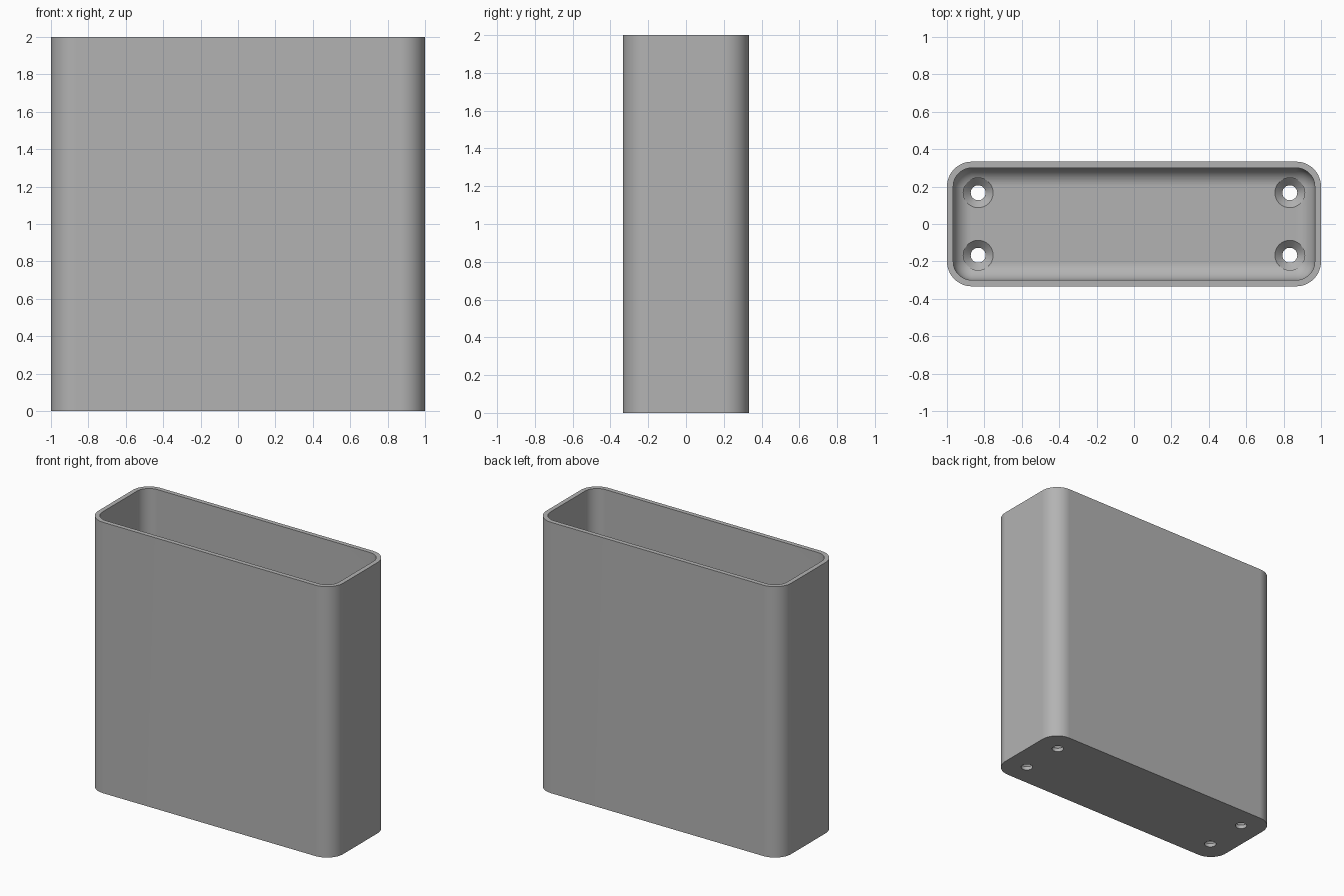
import bpy, bmesh, math

cube = bpy.data.objects.get("Cube")
if cube:
    bpy.data.objects.remove(cube, do_unlink=True)

HALF_X, HALF_Y, HEIGHT = 1.0, 1 / 3, 2.0
WALL, FLOOR, CORNER = 1 / 30, 1 / 15, 2 / 15
FILLET = CORNER - WALL
STEPS = 12

grey = bpy.data.materials.new("plain grey")
grey.use_nodes = True
colour = (0.45, 0.45, 0.45, 1)
grey.diffuse_color = colour
grey.node_tree.nodes["Principled BSDF"].inputs["Base Color"].default_value = colour


def rounded_ring(bm, inset, z):
    """Rounded rectangle of vertices, offset inwards from the outer wall."""
    radius = CORNER - inset
    ring = []
    for i, (sx, sy) in enumerate([(1, 1), (-1, 1), (-1, -1), (1, -1)]):
        for k in range(STEPS + 1):
            a = math.pi / 2 * (i + k / STEPS)
            ring.append(bm.verts.new((sx * (HALF_X - CORNER) + radius * math.cos(a),
                                      sy * (HALF_Y - CORNER) + radius * math.sin(a), z)))
    return ring


def loft(bm, rings):
    """Skin consecutive rings and cap both ends."""
    for a, b in zip(rings, rings[1:]):
        for i in range(len(a)):
            j = (i + 1) % len(a)
            bm.faces.new((a[i], a[j], b[j], b[i]))
    bm.faces.new(rings[0][::-1])
    bm.faces.new(rings[-1])
    bmesh.ops.remove_doubles(bm, verts=bm.verts, dist=1e-5)
    bmesh.ops.recalc_face_normals(bm, faces=bm.faces)


def make_object(name, bm):
    mesh = bpy.data.meshes.new(name)
    bm.to_mesh(mesh)
    bm.free()
    mesh.materials.append(grey)
    obj = bpy.data.objects.new(name, mesh)
    bpy.context.collection.objects.link(obj)
    return obj


# Open container: outer wall, rim, inner wall, then the rounded floor edge
bm = bmesh.new()
section = [(0, 0), (0, HEIGHT), (WALL, HEIGHT)]
for k in range(STEPS + 1):
    a = math.pi / 2 * k / STEPS
    section.append((WALL + FILLET * (1 - math.cos(a)),
                    FLOOR + FILLET * (1 - math.sin(a))))
loft(bm, [rounded_ring(bm, inset, z) for inset, z in section])
container = make_object("container", bm)

# Countersunk screw hole cutters in the four floor corners
bm = bmesh.new()
hole_section = [(0.04, -0.05), (0.04, FLOOR - 0.04), (0.08, FLOOR), (0.08, FLOOR + 0.1)]
for sx in (-1, 1):
    for sy in (-1, 1):
        part = bmesh.new()
        rings = []
        for r, z in hole_section:
            rings.append([part.verts.new((sx * 0.833 + r * math.cos(t * math.tau / 32),
                                          sy * 0.167 + r * math.sin(t * math.tau / 32), z))
                          for t in range(32)])
        loft(part, rings)
        temp = bpy.data.meshes.new("hole")
        part.to_mesh(temp)
        part.free()
        bm.from_mesh(temp)
        bpy.data.meshes.remove(temp)
cutter = make_object("screw_hole_cutter", bm)

# Cut the holes, then drop the cutter
bpy.ops.object.select_all(action='DESELECT')
bpy.context.view_layer.objects.active = container
container.select_set(True)
cut = container.modifiers.new("screw holes", 'BOOLEAN')
cut.operation = 'DIFFERENCE'
cut.solver = 'EXACT'
cut.object = cutter
bpy.ops.object.modifier_apply(modifier=cut.name)
bpy.data.objects.remove(cutter, do_unlink=True)

# Smooth rounded corners, crisp rims
bpy.ops.object.shade_smooth_by_angle(angle=math.radians(30))
weighted = container.modifiers.new("even shading", 'WEIGHTED_NORMAL')
weighted.keep_sharp = True
